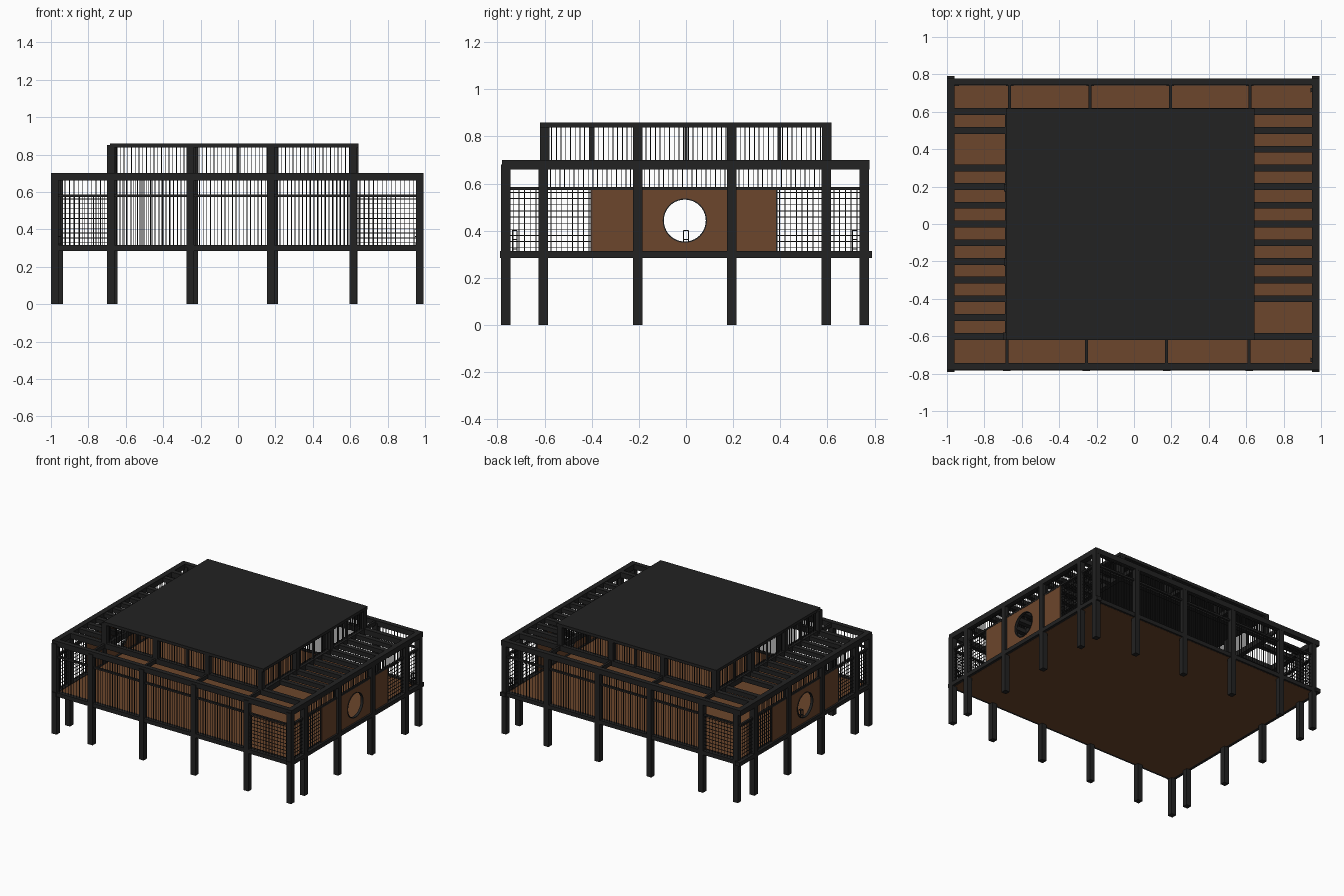
import bpy, bmesh, math

if "Cube" in bpy.data.objects:
    bpy.data.objects.remove(bpy.data.objects["Cube"])


def material(name, rgb):
    m = bpy.data.materials.new(name)
    m.diffuse_color = (*rgb, 1)
    m.use_nodes = True
    m.node_tree.nodes["Principled BSDF"].inputs["Base Color"].default_value = m.diffuse_color
    return m


DARK = material("charcoal timber", (0.016, 0.016, 0.016))
BROWN = material("warm brown wood", (0.15, 0.061, 0.025))


def finish(name, bm, mat):
    me = bpy.data.meshes.new(name)
    bmesh.ops.recalc_face_normals(bm, faces=bm.faces)
    bm.to_mesh(me)
    bm.free()
    me.materials.append(mat)
    ob = bpy.data.objects.new(name, me)
    bpy.context.collection.objects.link(ob)
    return ob


def boxes(name, mat, items):
    """One object from boxes given as (x0, x1, y0, y1, z0, z1)."""
    bm = bmesh.new()
    for x0, x1, y0, y1, z0, z1 in items:
        vs = bmesh.ops.create_cube(bm, size=1)["verts"]
        for v in vs:
            v.co.x = x1 if v.co.x > 0 else x0
            v.co.y = y1 if v.co.y > 0 else y0
            v.co.z = z1 if v.co.z > 0 else z0
    return finish(name, bm, mat)


def post(x, y, z0, z1, w=0.02):
    return (x - w, x + w, y - w, y + w, z0, z1)


def steps(a, b, d):
    n = max(1, round((b - a) / d))
    return [a + (b - a) * (i + 0.5) / n for i in range(n)]


T = 0.0018  # half thickness of a lattice bar


def along_x(y, a, b, z0, z1, d, rows=0):
    out = [(x - T, x + T, y - T, y + T, z0, z1) for x in steps(a, b, d)]
    if rows:
        out += [(a, b, y - T, y + T, z - T, z + T) for z in steps(z0, z1, rows)]
    return out


def along_y(x, a, b, z0, z1, d, rows=0):
    out = [(x - T, x + T, y - T, y + T, z0, z1) for y in steps(a, b, d)]
    if rows:
        out += [(x - T, x + T, a, b, z - T, z + T) for z in steps(z0, z1, rows)]
    return out


FX = [-0.98, -0.68, -0.255, 0.175, 0.615, 0.972]   # front posts
BX = [-0.955, -0.665, -0.235, 0.195, 0.62, 0.972]  # back posts
SY = [-0.605, -0.205, 0.195, 0.595]                # side posts

# floor deck and its edge beams
boxes("floor_deck", BROWN, [(-0.975, 0.97, -0.765, 0.76, 0.284, 0.311)])
boxes("floor_edge_beams", DARK,
      [(s - 0.02, s + 0.02, -0.79, 0.79, 0.285, 0.315) for s in (-0.98, 0.972)] +
      [(-1, 0.99, s - 0.017, s + 0.017, 0.285, 0.315) for s in (-0.765, 0.758)])

# outer posts running from the ground to the top ring
boxes("front_posts", DARK, [post(x, -0.765, 0, 0.68) for x in FX])
boxes("back_posts", DARK, [post(x, 0.757, 0, 0.68) for x in BX])
boxes("side_posts", DARK, [post(x, y, 0, 0.68) for x in (-0.98, 0.972) for y in SY])

# top ring, cross beams and thin mid rail
boxes("top_ring_beams", DARK,
      [(s - 0.02, s + 0.02, -0.78, 0.778, 0.66, 0.70) for s in (-0.98, 0.972)] +
      [(-1, 0.99, y - 0.018, y + 0.018, 0.66, 0.70) for y in (-0.762, -0.602, 0.602, 0.76)] +
      [(x - 0.018, x + 0.018, -0.6, 0.6, 0.66, 0.70) for x in (-0.672, 0.625)])
boxes("mid_rails", DARK,
      [(-0.97, 0.97, y - 0.008, y + 0.008, 0.573, 0.586) for y in (-0.765, 0.757)] +
      [(x - 0.008, x + 0.008, -0.76, 0.76, 0.573, 0.586) for x in (-0.98, 0.972)])

# pergola slats, one missing on each side
left = [i / 10 for i in range(-5, 6) if i != 4]
right = [i / 10 for i in range(-4, 6)]
boxes("pergola_side_slats", DARK,
      [(-0.97, -0.67, y - 0.018, y + 0.018, 0.664, 0.696) for y in left] +
      [(0.63, 0.965, y - 0.018, y + 0.018, 0.664, 0.696) for y in right])
boxes("pergola_end_bars", DARK,
      [(x - 0.008, x + 0.008, -0.76, -0.6, 0.665, 0.695) for x in FX[1:5]] +
      [(x - 0.008, x + 0.008, 0.6, 0.76, 0.665, 0.695) for x in BX[1:5]])

# raised roof with its short posts
boxes("raised_roof", DARK, [(-0.685, 0.645, -0.62, 0.618, 0.838, 0.86)])
boxes("raised_roof_posts", DARK,
      [post(x, -0.6, 0.68, 0.85) for x in FX[1:5]] +
      [post(x, 0.597, 0.68, 0.85) for x in BX[1:5]] +
      [post(x, y, 0.68, 0.85) for x in (-0.675, 0.625) for y in SY[1:3]] +
      [post(0, y, 0.68, 0.85, 0.009) for y in (-0.6, 0.597)] +
      [post(x, y, 0.68, 0.85, 0.007) for x in (-0.675, 0.625) for y in (-0.4, 0, 0.395)])
bars = []
for y in (-0.6, 0.597):
    bars += along_x(y, -0.66, 0.605, 0.70, 0.84, 0.02)
for x in (-0.675, 0.625):
    bars += along_y(x, -0.58, 0.58, 0.70, 0.84, 0.02)
boxes("raised_screen_bars", DARK, bars)

# front and back screens
bars = []
for y, xs, grid in ((-0.765, FX, 4), (0.757, BX, 0)):
    for i in range(5):
        a, b = xs[i] + 0.02, xs[i + 1] - 0.02
        if i in (0, 4):
            bars += along_x(y, a, b, 0.315, 0.575 if i == grid else 0.66,
                            0.024, 0.026 if i == grid else 0)
        else:
            bars += along_x(y, a, b, 0.315, 0.66, 0.02)
boxes("front_back_screen_bars", DARK, bars)

# side screens: square grids at the ends, upright bars above the rail
bars = []
for x in (-0.98, 0.972):
    for a, b in ((-0.745, -0.625), (-0.585, -0.4), (0.385, 0.575), (0.615, 0.737)):
        bars += along_y(x, a, b, 0.315, 0.575, 0.023, 0.026)
    bars += along_y(x, -0.585, 0.575, 0.585, 0.66, 0.02)
boxes("side_screen_bars", DARK, bars)

# small wire lanterns beside the corner posts
bars = []
for s, ys in ((0.955, (-0.727, 0.716)), (-0.955, (0.0,))):
    for y in ys:
        bars += [post(s + i, y + j, 0.315, 0.40, 0.002) for i in (-.01, .01) for j in (-.01, .01)]
        bars += [(s - .011, s + .011, y - .011, y + .011, z, z + .005) for z in (0.32, 0.36, 0.398)]
boxes("corner_lanterns", DARK, bars)


# round-window wall panels
def window_panel(name, x, y0, y1, z0, z1, cy, cz, r):
    bm = bmesh.new()
    angles = [2 * math.pi * i / 40 for i in range(40)]
    angles += [math.atan2(z - cz, y - cy) % (2 * math.pi) for y in (y0, y1) for z in (z0, z1)]
    rings = []
    for t in sorted(angles):
        c, s = math.cos(t), math.sin(t)
        ky = ((y1 if c > 0 else y0) - cy) / c if abs(c) > 1e-6 else 9
        kz = ((z1 if s > 0 else z0) - cz) / s if abs(s) > 1e-6 else 9
        k = min(ky, kz)
        rings.append([bm.verts.new((px, cy + q * c, cz + q * s))
                      for px, q in ((x - .006, r), (x - .006, k), (x + .006, k), (x + .006, r))])
    for i, a in enumerate(rings):
        b = rings[(i + 1) % len(rings)]
        for j in range(4):
            bm.faces.new((a[j], a[(j + 1) % 4], b[(j + 1) % 4], b[j]))
    finish(name, bm, BROWN)


def window_rim(name, x, cy, cz, r):
    bm = bmesh.new()
    n = 40
    rings = []
    for i in range(n):
        t = 2 * math.pi * i / n
        rings.append([bm.verts.new((x + dx, cy + q * math.cos(t), cz + q * math.sin(t)))
                      for dx, q in ((-.01, r), (-.01, r + .005), (.01, r + .005), (.01, r))])
    for i, a in enumerate(rings):
        b = rings[(i + 1) % n]
        for j in range(4):
            bm.faces.new((a[j], a[(j + 1) % 4], b[(j + 1) % 4], b[j]))
    finish(name, bm, DARK)


for side, x in (("left", -0.98), ("right", 0.972)):
    window_panel(side + "_window_panel", x, -0.19, 0.18, 0.311, 0.578, -0.005, 0.443, 0.092)
    window_rim(side + "_window_rim", x, -0.005, 0.443, 0.089)
    boxes(side + "_wall_panels", BROWN,
          [(x - .006, x + .006, a, b, 0.311, 0.578) for a, b in ((-0.4, -0.22), (0.21, 0.382))])
    boxes(side + "_panel_edges", DARK, [post(x, y, 0.31, 0.578, 0.004) for y in (-0.402, 0.384)])
